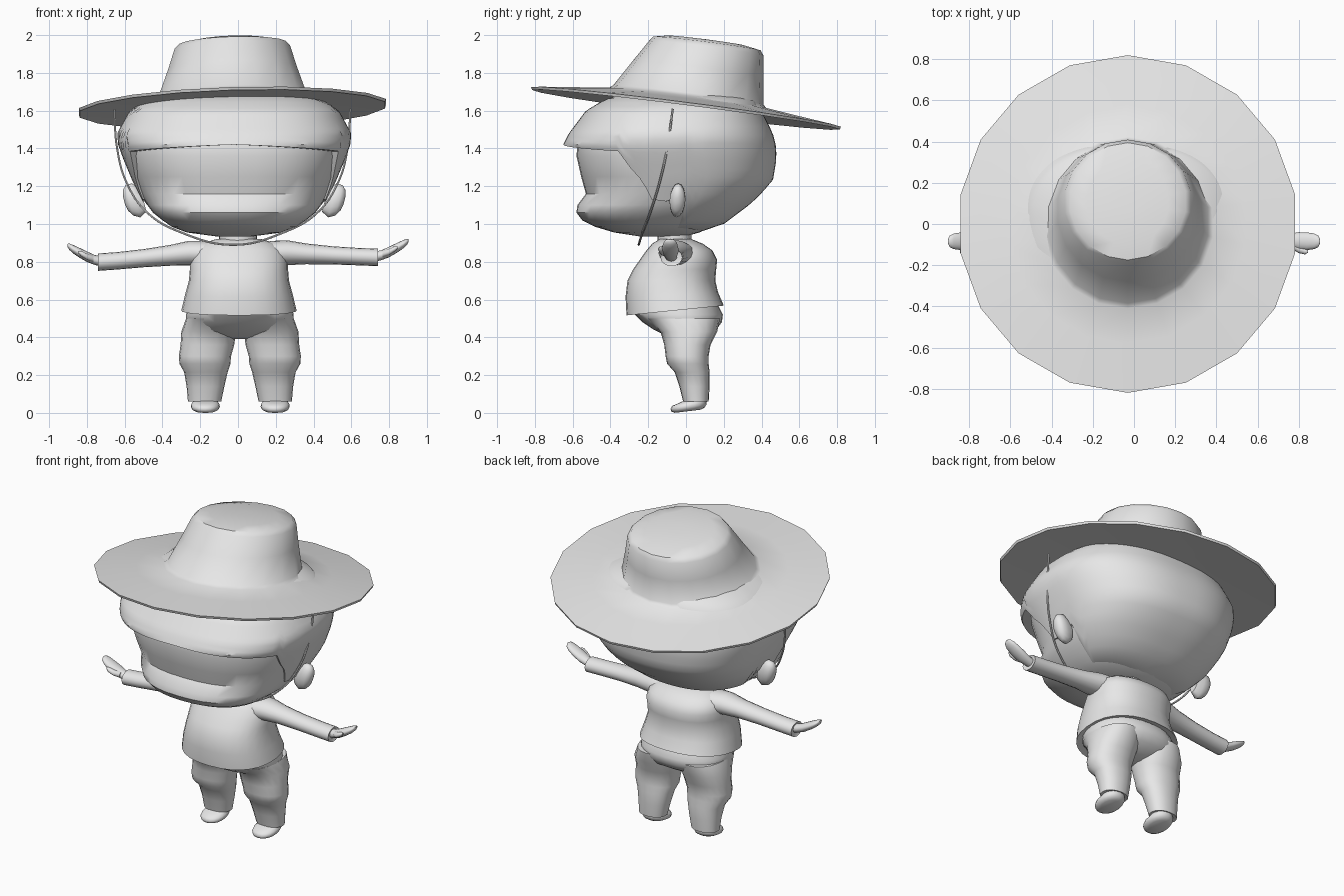
import bpy, bmesh, math
from mathutils import Vector

if "Cube" in bpy.data.objects:
    bpy.data.objects.remove(bpy.data.objects["Cube"])

grey = bpy.data.materials.new("plain_grey")
grey.diffuse_color = (0.8, 0.8, 0.8, 1)
grey.use_nodes = True
grey.node_tree.nodes["Principled BSDF"].inputs["Base Color"].default_value = grey.diffuse_color


def finish(ob, angle=40):
    ob.data.materials.append(grey)
    bpy.ops.object.select_all(action='DESELECT')
    bpy.context.view_layer.objects.active = ob
    ob.select_set(True)
    bpy.ops.object.shade_smooth_by_angle(angle=math.radians(angle))


def loft(name, rings, caps=(True, True), angle=40):
    """Skin closed rings that all have the same number of points."""
    bm = bmesh.new()
    vr = [[bm.verts.new(p) for p in r] for r in rings]
    n = len(vr[0])
    for a, b in zip(vr, vr[1:]):
        for i in range(n):
            j = (i + 1) % n
            bm.faces.new((a[i], a[j], b[j], b[i]))
    for cap, ring in zip(caps, (vr[0], vr[-1])):
        if cap:
            bm.faces.new(ring)
    bmesh.ops.recalc_face_normals(bm, faces=bm.faces)
    me = bpy.data.meshes.new(name)
    bm.to_mesh(me)
    bm.free()
    ob = bpy.data.objects.new(name, me)
    bpy.context.collection.objects.link(ob)
    finish(ob, angle)
    return ob


def spow(v, e):
    return math.copysign(abs(v) ** e, v)


def oval_point(t, z, xc, rx, yf, yb, n=2.0):
    """Point on a horizontal rounded oval; t = 0 is the front."""
    x = xc + rx * spow(math.sin(t), 2 / n)
    y = (yf + yb) / 2 - (yb - yf) / 2 * spow(math.cos(t), 2 / n)
    return Vector((x, y, z))


def oval(z, xc, rx, yf, yb, n=2.0, count=28, slope=0.0, roll=0.0):
    pts = [oval_point(2 * math.pi * i / count, z, xc, rx, yf, yb, n) for i in range(count)]
    for p in pts:
        p.z += slope * p.y + roll * (p.x - xc)
    return pts


def lerp_table(table, k):
    """Interpolate the rows of a table by its first column."""
    if k <= table[0][0]:
        return table[0][1:]
    for a, b in zip(table, table[1:]):
        if k <= b[0]:
            f = (k - a[0]) / (b[0] - a[0])
            return [u + (v - u) * f for u, v in zip(a[1:], b[1:])]
    return table[-1][1:]


def oval_x(x, y, z, ry, rz, count=16):
    """Upright ring facing along x."""
    return [Vector((x, y + ry * math.cos(2 * math.pi * i / count),
                    z + rz * math.sin(2 * math.pi * i / count))) for i in range(count)]


# Hat: tilted 18-sided brim and a crown leaning to the back
hat = [(1.63, .02, -.02, .06), (1.625, .40, -.39, .40), (1.605, .82, -.815, .815),
       (1.62, .825, -.82, .82), (1.648, .58, -.58, .58), (1.668, .42, -.41, .425),
       (1.685, .395, -.385, .41), (1.83, .345, -.28, .41), (1.945, .31, -.195, .41),
       (1.97, .285, -.175, .395), (1.985, .20, -.10, .31), (1.99, .05, .06, .16)]
loft("hat", [oval(h, -.03, rx, yf, yb, 2, 18, -.128, .03) for h, rx, yf, yb in hat])

# Head with a protruding mouth area
face = [(.935, .10, -.25, .0), (.955, .25, -.38, .07), (.985, .33, -.48, .14),
        (1.02, .38, -.55, .20), (1.06, .43, -.58, .26), (1.10, .46, -.575, .32),
        (1.16, .495, -.53, .38), (1.25, .535, -.555, .44), (1.36, .57, -.58, .46),
        (1.47, .57, -.57, .43), (1.60, .50, -.48, .37), (1.70, .30, -.30, .25)]
loft("head", [oval(z, -.02, rx, yf, yb, 2.4, 40) for z, rx, yf, yb in face])

# Hair shell: fringe in front, sideburns, and a full back
hair = [(.95, .22, -.30, .05), (1.0, .37, -.45, .20), (1.12, .485, -.52, .36),
        (1.23, .54, -.56, .46), (1.35, .59, -.62, .48), (1.42, .615, -.65, .475),
        (1.48, .62, -.62, .46), (1.60, .555, -.53, .40), (1.66, .47, -.43, .37),
        (1.70, .32, -.30, .25)]
hairline = [(0, 1.42), (64, 1.385), (68, 1.30), (80, 1.13), (88, 1.12), (96, 1.15),
            (104, .98), (180, .955)]
rows, cols = 16, 90
hair_rings = [[] for _ in range(rows + 2)]
for c in range(cols):
    deg = 360 * c / cols
    t = math.radians(deg)
    low = lerp_table(hairline, min(deg, 360 - deg))[0]
    rx, yf, yb = lerp_table(hair, low)
    hair_rings[0].append(oval_point(t, low, -.02, rx * .88, yf * .88, yb * .88, 2.4))
    for r in range(rows + 1):
        z = low + (1.70 - low) * r / rows
        rx, yf, yb = lerp_table(hair, z)
        hair_rings[r + 1].append(oval_point(t, z, -.02, rx, yf, yb, 2.4))
loft("hair", hair_rings, (False, True))

# Chin strap
cu = bpy.data.curves.new("chin_strap", 'CURVE')
cu.dimensions = '3D'
cu.bevel_depth = .006
cu.bevel_resolution = 1
cu.resolution_u = 8
half = [(.625, -.07, 1.61), (.61, -.10, 1.40), (.56, -.14, 1.22), (.45, -.19, 1.06),
        (.27, -.23, .955)]
path = [(-x - .03, y, z) for x, y, z in half] + [(-.02, -.25, .89)] + \
       [(x - .03, y, z) for x, y, z in reversed(half)]
sp = cu.splines.new('BEZIER')
sp.bezier_points.add(len(path) - 1)
for bp, p in zip(sp.bezier_points, path):
    bp.co = p
    bp.handle_left_type = bp.handle_right_type = 'AUTO'
strap = bpy.data.objects.new("chin_strap", cu)
bpy.context.collection.objects.link(strap)
bpy.context.view_layer.objects.active = strap
strap.select_set(True)
bpy.ops.object.convert(target='MESH')
finish(bpy.context.view_layer.objects.active)

# Neck
loft("neck", [oval(z, 0, .10, -.15, .03) for z in (.86, .97)])

# Shirt body with a hem that rises to the back
shirt = [(.56, .26, -.26, .16, .1), (.548, .305, -.315, .20, .1), (.63, .285, -.32, .17, .05),
         (.70, .265, -.31, .155, 0), (.76, .26, -.28, .16, 0), (.81, .26, -.245, .165, 0),
         (.86, .245, -.21, .14, 0), (.895, .20, -.18, .09, 0), (.92, .12, -.14, .03, 0)]
loft("shirt", [oval(z, .005, rx, yf, yb, 2.3, 28, s) for z, rx, yf, yb, s in shirt])

# Hips
hips = [(.57, .27, -.27, .17), (.52, .285, -.27, .195), (.48, .285, -.23, .19),
        (.44, .26, -.17, .16), (.405, .18, -.10, .10), (.39, .06, -.04, .05)]
loft("hips", [oval(z, .01, rx, yf, yb, 2.2) for z, rx, yf, yb in hips])

# Paired parts
sleeve = [(.17, -.05, .845, .10, .065), (.26, -.055, .848, .085, .066),
          (.36, -.06, .842, .068, .055), (.50, -.068, .834, .06, .048),
          (.64, -.074, .827, .058, .046), (.74, -.077, .823, .058, .046),
          (.735, -.077, .823, .045, .036)]
hand = [(.71, -.078, .823, .03, .028), (.76, -.08, .835, .034, .026),
        (.80, -.083, .852, .043, .028), (.84, -.084, .873, .043, .026),
        (.875, -.084, .893, .038, .022), (.895, -.084, .906, .028, .016),
        (.903, -.084, .912, .012, .007)]
thumb = [(.765, -.10, .84, .02, .018), (.80, -.122, .852, .019, .017),
         (.83, -.132, .868, .016, .014), (.845, -.134, .876, .006, .006)]
ear = [(.48, .030, .06), (.52, .042, .09), (.555, .042, .08), (.575, .030, .055),
       (.584, .010, .02)]
leg = [(.50, .15, .135, -.21, .18), (.43, .165, .145, -.135, .165), (.36, .172, .142, -.115, .13),
       (.30, .185, .138, -.108, .12), (.26, .185, .135, -.10, .12), (.215, .180, .115, -.06, .125),
       (.14, .182, .10, -.035, .125), (.06, .187, .088, -.015, .12), (.065, .187, .07, 0, .105)]
foot = [(-.002, .052, -.06, .08), (.008, .07, -.078, .10), (.022, .077, -.082, .108),
        (.036, .074, -.074, .11), (.046, .066, -.04, .108), (.06, .06, .0, .10)]

for side, s in (("left", -1), ("right", 1)):
    drop = .025 if s < 0 else 0      # the left arm hangs a little lower

    def limb(part, rows):
        loft(f"{side}_{part}", [oval_x(s * x, y, z - drop * min(1, max(0, (x - .2) / .5)), ry, rz)
                                for x, y, z, ry, rz in rows], angle=50)

    limb("sleeve", sleeve)
    limb("hand", hand)
    limb("thumb", thumb)
    # Ears lean outward at the top
    rings = [oval_x(s * x - .02, -.045, 1.125, ry, rz) for x, ry, rz in ear]
    for ring in rings:
        for p in ring:
            p.x += s * .25 * (p.z - 1.125)
            p.y += .045 * (p.z - 1.125)
    loft(f"{side}_ear", rings, angle=60)
    loft(f"{side}_trouser_leg", [oval(z, s * xc + .01, rx, yf, yb, 2.2, 20)
                                 for z, xc, rx, yf, yb in leg])
    loft(f"{side}_foot", [oval(z + .0096, s * .185 + .012, rx, yf, yb, 2.2, 20, .12)
                          for z, rx, yf, yb in foot], angle=50)
